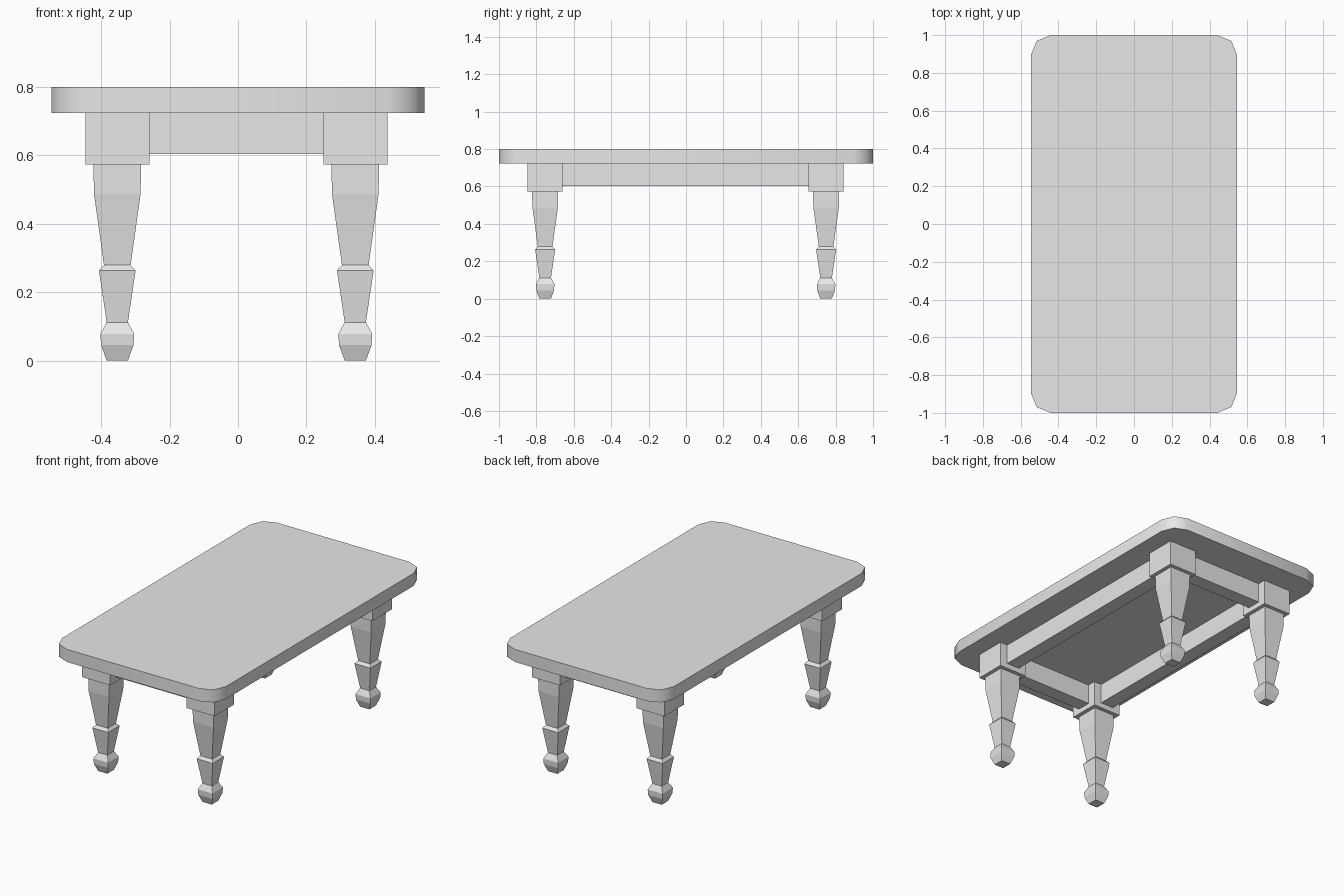
import bpy
import bmesh
from math import cos, sin, pi, radians

cube = bpy.data.objects.get("Cube")
if cube:
    bpy.data.objects.remove(cube, do_unlink=True)

grey = bpy.data.materials.new("light_grey")
grey.use_nodes = True
grey.diffuse_color = (0.8, 0.8, 0.8, 1)
bsdf = next(n for n in grey.node_tree.nodes if n.type == 'BSDF_PRINCIPLED')
bsdf.inputs["Base Color"].default_value = (0.8, 0.8, 0.8, 1)


def loft(name, sections, location=(0, 0, 0)):
    """Skin a stack of horizontal outlines, given as (z, points), and cap both ends."""
    bm = bmesh.new()
    rings = [[bm.verts.new((x, y, z)) for x, y in pts] for z, pts in sections]
    for low, high in zip(rings, rings[1:]):
        n = len(low)
        for i in range(n):
            j = (i + 1) % n
            bm.faces.new((low[i], low[j], high[j], high[i]))
    bm.faces.new(rings[0][::-1])
    bm.faces.new(rings[-1])
    bmesh.ops.recalc_face_normals(bm, faces=bm.faces)
    mesh = bpy.data.meshes.new(name)
    bm.to_mesh(mesh)
    bm.free()
    mesh.materials.append(grey)
    obj = bpy.data.objects.new(name, mesh)
    obj.location = location
    bpy.context.collection.objects.link(obj)
    return obj


def rectangle(hx, hy):
    return [(-hx, -hy), (hx, -hy), (hx, hy), (-hx, hy)]


def rounded_rectangle(hx, hy, r, segments):
    pts = []
    corners = [(1, 1), (-1, 1), (-1, -1), (1, -1)]
    for quarter, (sx, sy) in enumerate(corners):
        for s in range(segments + 1):
            a = (quarter + s / segments) * pi / 2
            pts.append((sx * (hx - r) + r * cos(a), sy * (hy - r) + r * sin(a)))
    return pts


# Table top with softened corners
outline = rounded_rectangle(0.546, 1.0, 0.105, 2)
top = loft("table_top", [(0.724, outline), (0.80, outline)])
bpy.ops.object.select_all(action='DESELECT')
bpy.context.view_layer.objects.active = top
top.select_set(True)
bpy.ops.object.shade_smooth_by_angle(angle=radians(50))

# Frame layout
CX, CY = -0.005, -0.002
LEG_X, LEG_Y = 0.348, 0.751
BLOCK = 0.0935
APRON = 0.043
BLOCK_Z, APRON_Z, TOP_Z = 0.573, 0.604, 0.724

# Square leg profile: (height, half width)
LEG = [(0, 0.031), (0.045, 0.0475), (0.078, 0.0495), (0.112, 0.031),
       (0.263, 0.0535), (0.279, 0.039), (0.487, 0.068), (BLOCK_Z, 0.070)]

# Legs and the blocks above them
for sx, side in ((-1, "right"), (1, "left")):
    for sy, end in ((-1, "front"), (1, "back")):
        place = (CX + sx * LEG_X, CY + sy * LEG_Y, 0)
        loft(f"{end}_{side}_leg", [(z, rectangle(w, w)) for z, w in LEG], place)
        square = rectangle(BLOCK, BLOCK)
        loft(f"{end}_{side}_block", [(BLOCK_Z, square), (TOP_Z, square)], place)

# Apron rails between the blocks
for s, side, end in ((-1, "right", "front"), (1, "left", "back")):
    long_rail = rectangle(APRON, LEG_Y - BLOCK)
    loft(f"{side}_apron", [(APRON_Z, long_rail), (TOP_Z, long_rail)],
         (CX + s * LEG_X, CY, 0))
    short_rail = rectangle(LEG_X - BLOCK, APRON)
    loft(f"{end}_apron", [(APRON_Z, short_rail), (TOP_Z, short_rail)],
         (CX, CY + s * LEG_Y, 0))
